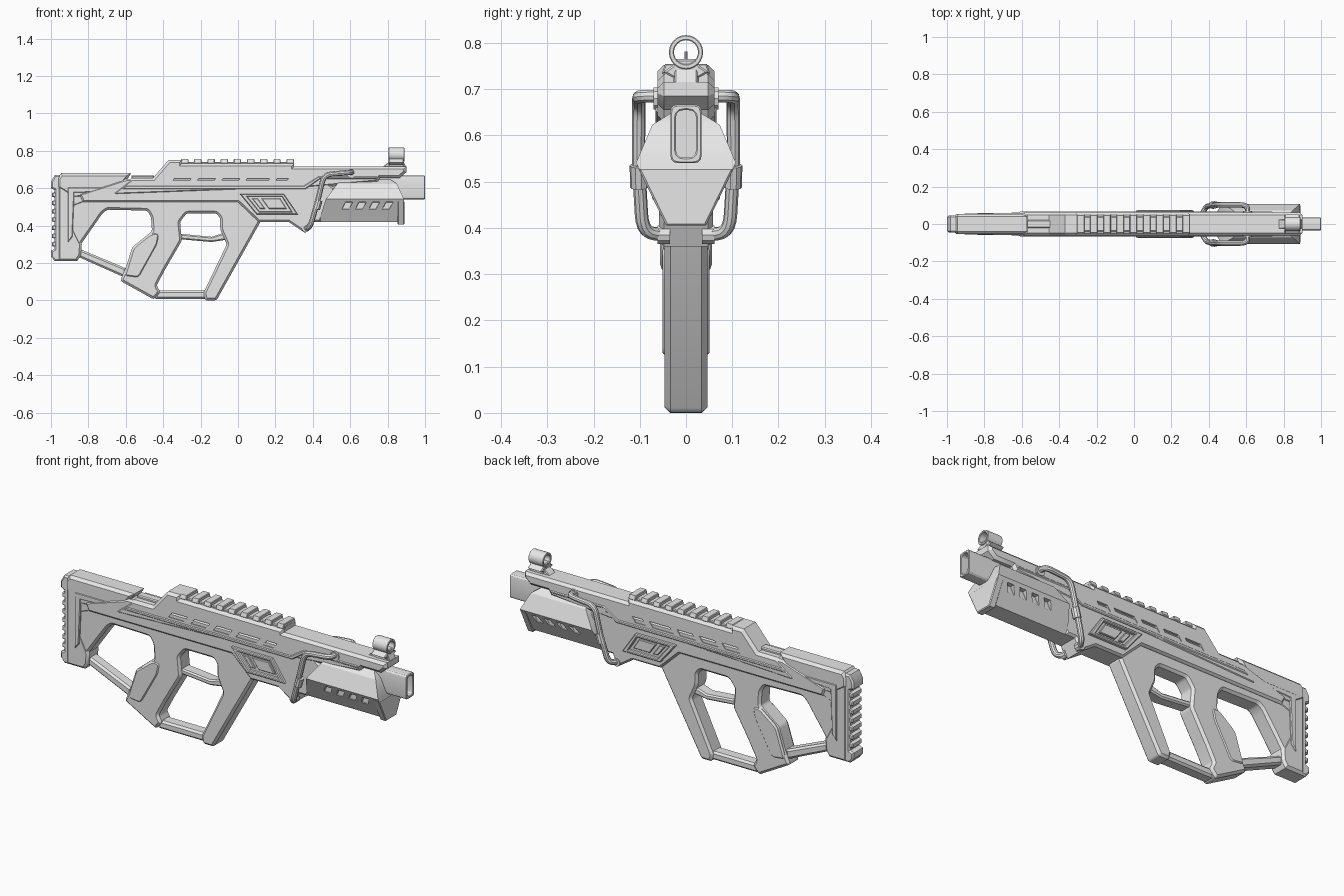
import bpy, bmesh, math
from mathutils import Matrix, Vector

cube = bpy.data.objects.get("Cube")
if cube:
    bpy.data.objects.remove(cube, do_unlink=True)

GREY = (0.8, 0.8, 0.8, 1)
metal = bpy.data.materials.new("plain_grey")
metal.use_nodes = True
metal.diffuse_color = GREY
metal.node_tree.nodes["Principled BSDF"].inputs["Base Color"].default_value = GREY
parts = []
SIDE = Matrix.Rotation(math.pi / 2, 4, "X")
ALONG = Matrix.Rotation(math.pi / 2, 4, "Z") @ SIDE


def add_mesh(name, mesh):
    mesh.materials.clear()
    mesh.materials.append(metal)
    ob = bpy.data.objects.new(name, mesh)
    bpy.context.collection.objects.link(ob)
    parts.append(ob)
    return ob


def bake(ob):
    """Turn an object with its modifiers into a plain mesh."""
    bpy.context.view_layer.update()
    dg = bpy.context.evaluated_depsgraph_get()
    return bpy.data.meshes.new_from_object(ob.evaluated_get(dg))


def rounded(pts, r, steps=3, closed=True):
    """Round the corners of a path."""
    pts = [Vector(p) for p in pts]
    out = []
    for i, p in enumerate(pts):
        if r == 0 or (not closed and i in (0, len(pts) - 1)):
            out.append(p)
            continue
        a, b = pts[i - 1] - p, pts[(i + 1) % len(pts)] - p
        a = p + a.normalized() * min(r, a.length * 0.45)
        b = p + b.normalized() * min(r, b.length * 0.45)
        for k in range(steps + 1):
            t = k / steps
            out.append(a * (1 - t) ** 2 + p * 2 * t * (1 - t) + b * t * t)
    return out


def curve_part(name, curve, matrix):
    tmp = bpy.data.objects.new("tmp", curve)
    bpy.context.collection.objects.link(tmp)
    mesh = bake(tmp)
    bpy.data.objects.remove(tmp, do_unlink=True)
    bm = bmesh.new()
    bm.from_mesh(mesh)
    bmesh.ops.remove_doubles(bm, verts=bm.verts, dist=1e-5)
    bmesh.ops.recalc_face_normals(bm, faces=bm.faces)
    bm.to_mesh(mesh)
    bm.free()
    mesh.transform(matrix)
    return add_mesh(name, mesh)


def add_spline(curve, pts, closed):
    s = curve.splines.new("POLY")
    s.points.add(len(pts) - 1)
    for sp, p in zip(s.points, pts):
        sp.co = (*p, 0, 1) if len(p) == 2 else (*p, 1)
    s.use_cyclic_u = closed


def shape(name, loops, half, bevel=0.006, r=0, turn=SIDE, at=(0, 0, 0)):
    """Chamfered extrusion of an outline; further loops are holes."""
    c = bpy.data.curves.new(name, "CURVE")
    c.dimensions, c.fill_mode = "2D", "BOTH"
    c.extrude, c.bevel_depth, c.offset = half - bevel, bevel, -bevel
    c.bevel_resolution = 0
    for pts in loops:
        add_spline(c, rounded(pts, r), True)
    return curve_part(name, c, Matrix.Translation(at) @ turn)


def tube(name, pts, radius, r=0.0):
    c = bpy.data.curves.new(name, "CURVE")
    c.dimensions, c.bevel_depth, c.bevel_resolution = "3D", radius, 3
    c.use_fill_caps = True
    add_spline(c, rounded(pts, r, 5, False), False)
    return curve_part(name, c, Matrix())


def cut(ob, cutters):
    for k in cutters:
        m = ob.modifiers.new("cut", "BOOLEAN")
        m.object, m.solver = k, "EXACT"
    ob.data = bake(ob)
    ob.modifiers.clear()
    for k in cutters:
        parts.remove(k)
        bpy.data.objects.remove(k, do_unlink=True)


def slant(x0, x1, z0, z1, lean=0.02):
    return [(x0, z0), (x1 - lean, z0), (x1, z1), (x0 + lean, z1)]


def box(x0, x1, z0, z1):
    return slant(x0, x1, z0, z1, 0)


def circle(r, z, n=24):
    return [(r * math.cos(i * math.tau / n), z + r * math.sin(i * math.tau / n)) for i in range(n)]


def mirrored(half):
    return half + [(-y, z) for y, z in reversed(half)]


# Lower frame with grip and front guard
shape("frame", [[(-.9, .56), (.08, .56), (.12, .42), (-.115, 0), (-.175, 0), (-.185, .04),
                 (-.06, .3), (-.095, .38), (-.095, .44), (-.115, .465), (-.275, .465),
                 (-.31, .42), (-.30, .32), (-.39, .165), (-.435, .08), (-.415, .045),
                 (-.45, .005), (-.63, .105), (-.60, .175), (-.565, .285), (-.46, .37),
                 (-.465, .445), (-.485, .48), (-.70, .485), (-.725, .465), (-.84, .30),
                 (-.84, .25), (-.9, .25)]], .046, .012, .012)
shape("grip_panel", [[(-.56, .285), (-.465, .36), (-.42, .36), (-.43, .30), (-.53, .12),
                      (-.61, .13), (-.59, .19)]], .051, .008, .02)
shape("link_bar", [[(-.87, .285), (-.6, .172), (-.6, .12), (-.87, .24)]], .032, .01)
shape("lower_bar", [box(-.44, -.165, .008, .052)], .034, .01)
shape("trigger_guard", [[(-.32, .357), (-.14, .34), (-.08, .36), (-.06, .325), (-.14, .312),
                         (-.32, .328)]], .032, .007)

# Receiver, upper body and side ridge
shape("receiver", [[(-.85, .57), (-.83, .525), (0, .525), (.11, .42), (.27, .42), (.36, .36),
                    (.39, .42), (.44, .42), (.52, .6), (.45, .65), (-.6, .65)]], .058, .01)
upper = shape("upper_body", [[(-.68, .57), (-.57, .655), (-.455, .655), (-.37, .752),
                              (-.30, .752), (-.30, .732), (.30, .732), (.30, .716),
                              (.9, .716), (.9, .685), (.865, .655), (.76, .655),
                              (.745, .63), (.40, .60), (-.65, .56)]], .062, .014)
windows = []
for x0, x1 in ((-.36, -.25), (-.23, -.12), (-.10, .01), (.03, .17), (.19, .27)):
    for s in (-1, 1):
        windows.append(shape("window_cutter", [slant(x0, x1, .624, .652)], .012, .001,
                             at=(0, s * .062, 0)))
cut(upper, windows)
shape("side_ridge", [[(-.62, .595), (.36, .595), (.44, .65), (.74, .65), (.74, .662),
                      (.43, .662), (.35, .612), (-.60, .612)]], .066, .004)
shape("rear_block", [box(-.57, -.45, .64, .668)], .022, .005)

# Side panel with raised frame
shape("panel_frame", [[(.01, .57), (.245, .57), (.32, .46), (.10, .46)],
                      [(.05, .555), (.235, .555), (.285, .475), (.115, .475)]], .074, .004)
shape("panel_key", [[(.075, .545), (.105, .545), (.145, .49), (.118, .49)]], .068, .003)
shape("panel_plate", [[(.125, .545), (.225, .545), (.26, .49), (.165, .49)]], .068, .003)

# Top rail
shape("rail_base", [box(-.32, .3, .72, .74)], .04, .004)
for i in range(9):
    shape("rail_tooth", [mirrored([(.04, .722), (.052, .735), (.045, .755)])], .02, .003,
          turn=ALONG, at=(-.285 + .0705 * i, 0, 0))

# Stock and butt pad
shape("stock_shell", [[(-.965, .655), (-.945, .68), (-.572, .68), (-.59, .65), (-.68, .55),
                       (-.88, .545), (-.965, .6)]], .053, .014)
shape("stock_leg", [[(-.965, .64), (-.80, .58), (-.82, .52), (-.875, .50), (-.875, .38),
                     (-.835, .30), (-.84, .24), (-.86, .21), (-.965, .21)]], .049, .012)
shape("stock_trim", [[(-.91, .605), (-.71, .605), (-.73, .58), (-.875, .575), (-.885, .34),
                      (-.91, .31)]], .056, .004)
shape("butt_pad", [[(-1, .635), (-.98, .67), (-.95, .67), (-.95, .21), (-.98, .21),
                    (-1, .235), (-1, .265), (-.98, .275), (-.98, .59), (-1, .6)]], .045, .008)
for i in range(7):
    z = .29 + .044 * i
    shape("pad_rib", [[(-.97, z - .005), (-.995, z), (-.995, z + .02), (-.97, z + .03)]], .04, .005)

# Handguard with vents and a front lip
bm = bmesh.new()
for y, z, back, front in ((.03, .65, .56, .81), (.073, .623, .53, .85),
                          (.108, .541, .47, .888), (.045, .42, .43, .888)):
    for s in (-1, 1):
        for x in (back, front):
            bm.verts.new((x, s * y, z))
bmesh.ops.convex_hull(bm, input=bm.verts)
bmesh.ops.recalc_face_normals(bm, faces=bm.faces)
mesh = bpy.data.meshes.new("handguard")
bm.to_mesh(mesh)
bm.free()
guard = add_mesh("handguard", mesh)
vents = []
for i in range(4):
    for s in (-1, 1):
        x = .555 + .072 * i
        vents.append(shape("vent_cutter", [slant(x, x + .058, .487, .525)], .03, .001,
                           at=(0, s * .106, 0)))
cut(guard, vents)
shape("guard_lip", [mirrored([(.043, .405), (.104, .53)])], .018, .004, turn=ALONG, at=(.872, 0, 0))

# Barrel with a hollow muzzle
shape("barrel", [[(-.034, .54), (.034, .54), (.034, .667), (-.034, .667)],
                 [(-.022, .552), (.022, .552), (.022, .655), (-.022, .655)]],
      .2, .003, .018, ALONG, (.8, 0, 0))
shape("barrel_plug", [box(.7, .92, .545, .662)], .028, .003)

# Front sight
shape("sight_base", [mirrored([(.028, .71), (.028, .725), (.05, .737), (.03, .75), (.02, .765)])],
      .04, .004, turn=ALONG, at=(.845, 0, 0))
shape("sight_foot", [[(.77, .712), (.81, .742), (.885, .742), (.9, .712)]], .025, .003)
shape("sight_ring", [circle(.037, .78), circle(.026, .78)], .043, .002, turn=ALONG, at=(.847, 0, 0))
tube("sight_pin", [(.847, 0, .75), (.847, 0, .782)], .003)

# Gas tubes on both sides
tube("tube_boss", [(.607, -.07, .68), (.607, .07, .68)], .025)
for s in (-1, 1):
    path = [(.607, .05, .685), (.607, .102, .685), (.46, .102, .672), (.428, .103, .54),
            (.385, .094, .39), (.358, .04, .385)]
    tube("gas_tube", [(x, s * y, z) for x, y, z in path], .0145, .04)
    tube("tube_clamp", [(.433, s * .102, .535), (.419, s * .101, .488)], .02)
    tube("tube_socket", [(.362, s * .035, .385), (.362, s * .062, .385)], .021)

# Smooth the round parts, keep chamfers sharp
bpy.ops.object.select_all(action="DESELECT")
for ob in parts:
    ob.select_set(True)
bpy.context.view_layer.objects.active = parts[0]
bpy.ops.object.shade_smooth_by_angle(angle=math.radians(32))
